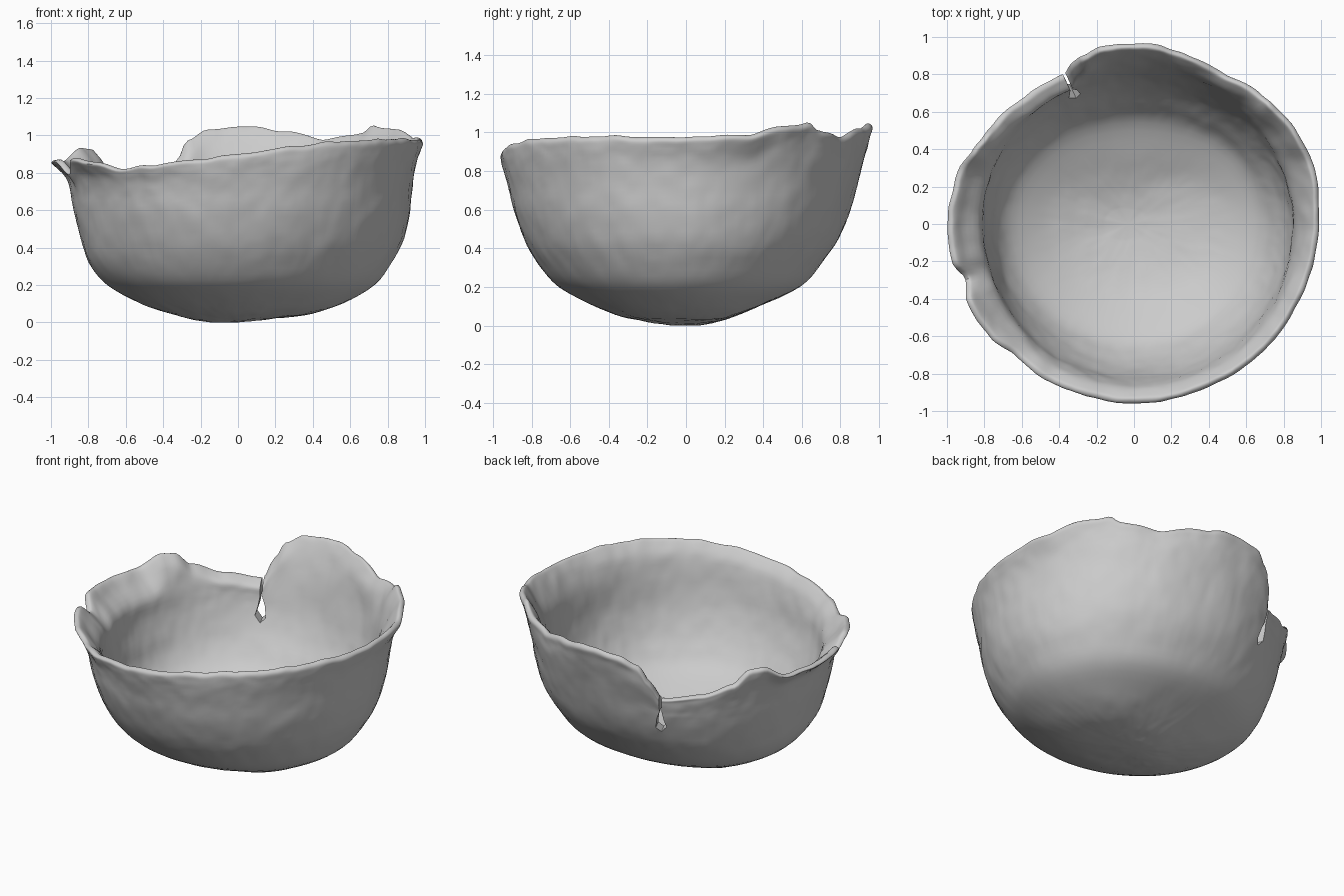
import bpy, bmesh, math
from mathutils import Vector, noise

if "Cube" in bpy.data.objects:
    bpy.data.objects.remove(bpy.data.objects["Cube"])

N = 256      # columns around
SUB = 4      # spline steps between profile points

# Rim by angle (degrees from +x, counter-clockwise): angle, outer radius, height
RIM = [(0, .99, .975), (18, 1.01, .99), (30, 1.0, 1.03), (41, .98, 1.05), (45, .97, 1.01),
       (60, .94, .98), (75, .95, 1.02), (86, .965, 1.05), (100, .965, 1.03), (107, .94, .97),
       (111, .92, .87), (115, .885, .75), (130, .895, .78), (143, .92, .84), (150, .935, .93),
       (155, .95, .93), (164, .98, .86), (180, 1.0, .865), (192, .995, .87), (198, .95, .80),
       (205, .985, .88), (218, .98, .86), (228, .95, .82), (240, .96, .84), (255, .955, .87),
       (270, .96, .90), (290, .96, .945), (305, .965, .97), (330, .97, .98), (360, .99, .975)]

# Outer body radii at these heights for right, back, left, front
LEVELS = [.003, .02, .05, .10, .20, .32, .45, .60, .80]
SIDES = [[.06, .20, .40, .56, .73, .82, .885, .92, .94],
         [.07, .16, .26, .38, .59, .70, .79, .85, .91],
         [.15, .26, .38, .52, .70, .80, .845, .88, .91],
         [.07, .20, .34, .47, .66, .765, .84, .895, .94]]
STEEP = [0, .1, .25, .4, .6, .8, .95, 1, 1]
THICK = .08


def rim(deg):
    for a, b in zip(RIM, RIM[1:]):
        if a[0] <= deg <= b[0]:
            t = (deg - a[0]) / (b[0] - a[0])
            t = t * t * (3 - 2 * t)
            return a[1] + (b[1] - a[1]) * t, a[2] + (b[2] - a[2]) * t


def body(deg):
    q = int(deg // 90) % 4
    t = .5 - .5 * math.cos(math.radians(deg % 90) * 2)
    return [a + (b - a) * t for a, b in zip(SIDES[q], SIDES[(q + 1) % 4])]


def profile(deg):
    """Closed wall section: outside up, over the lip, inside down."""
    radius, height = rim(deg)
    height += .009 * noise.noise(Vector((math.cos(math.radians(deg)) * 9,
                                         math.sin(math.radians(deg)) * 9, 3)))
    r = body(deg)

    def wall(z):
        return min(r[7] + (r[8] - r[7]) * (z - .6) / .2, radius - .005, r[8] + .015)

    def up(f):
        return .6 + (height - .6) * f

    pts = list(zip(r[:8], LEVELS[:8]))
    for f, k in ((.35, 0), (.65, .15), (.84, .65), (.95, 1)):
        w = wall(up(f))
        pts.append((w + (radius - w) * k, up(f)))
    pts += [(radius - .018, height), (radius - .04, up(.965)), (radius - .085, up(.78)),
            (wall(up(.45)) - THICK, up(.45))]
    for i in range(7, -1, -1):
        s = STEEP[i]
        pts.append((r[i] - THICK * s, LEVELS[i] + .07 * math.sqrt(1 - s * s)))
    return pts


def spline(pts):
    out = []
    for i in range(len(pts) - 1):
        p = [Vector(pts[min(max(j, 0), len(pts) - 1)]) for j in range(i - 1, i + 3)]
        for k in range(SUB):
            t = k / SUB
            out.append(.5 * (2 * p[1] + (p[2] - p[0]) * t
                             + (2 * p[0] - 5 * p[1] + 4 * p[2] - p[3]) * t * t
                             + (3 * p[1] - p[0] - 3 * p[2] + p[3]) * t ** 3))
    out.append(Vector(pts[-1]))
    return out


def to_object(bm, name):
    bmesh.ops.recalc_face_normals(bm, faces=bm.faces)
    mesh = bpy.data.meshes.new(name)
    bm.to_mesh(mesh)
    bm.free()
    ob = bpy.data.objects.new(name, mesh)
    bpy.context.collection.objects.link(ob)
    return ob


# Bowl: hand-worn wall swept around with uneven sections
bm = bmesh.new()
cols = []
for i in range(N):
    deg = 360 * i / N
    c, s = math.cos(math.radians(deg)), math.sin(math.radians(deg))
    col = []
    for r, z in spline(profile(deg)):
        p = Vector((r * c, r * s, z))
        bump = .006 * noise.noise(p * 4) + .004 * noise.noise(p * 11) + .002 * noise.noise(p * 25)
        flat = max(0, 1 - z / .35)
        p += Vector((c * (1 - flat), s * (1 - flat), flat)) * bump
        p.z = max(p.z, 0)
        col.append(bm.verts.new(p))
    cols.append(col)
under = bm.verts.new((-.03, 0, 0))
floor = bm.verts.new((-.03, 0, .07))
for a, b in zip(cols, cols[1:] + cols[:1]):
    for j in range(len(a) - 1):
        bm.faces.new((a[j], b[j], b[j + 1], a[j + 1]))
    bm.faces.new((under, b[0], a[0]))
    bm.faces.new((floor, a[-1], b[-1]))
bowl = to_object(bm, "bowl")

# Crack cutter: jagged hole and split below the broken rim
bm = bmesh.new()
ang = math.radians(114.7)
out = Vector((math.cos(ang), math.sin(ang), 0))
side = Vector((-out.y, out.x, 0))
shape = [(0, .51), (.035, .55), (.02, .60), (.01, .66), (.012, .85),
         (-.004, .85), (-.004, .66), (-.022, .61), (-.032, .54)]
rings = [[bm.verts.new(out * d + side * t + Vector((0, 0, z))) for t, z in shape]
         for d in (.6, 1.15)]
bm.faces.new(rings[0])
bm.faces.new(rings[1][::-1])
for k in range(len(shape)):
    m = (k + 1) % len(shape)
    bm.faces.new((rings[0][k], rings[1][k], rings[1][m], rings[0][m]))
cutter = to_object(bm, "crack_cutter")
cutter.hide_render = True

bpy.context.view_layer.objects.active = bowl
bowl.select_set(True)
mod = bowl.modifiers.new("crack", 'BOOLEAN')
mod.operation = 'DIFFERENCE'
mod.solver = 'EXACT'
mod.object = cutter
bpy.ops.object.modifier_apply(modifier=mod.name)
bpy.data.objects.remove(cutter)
bpy.ops.object.shade_smooth_by_angle(angle=math.radians(40))
